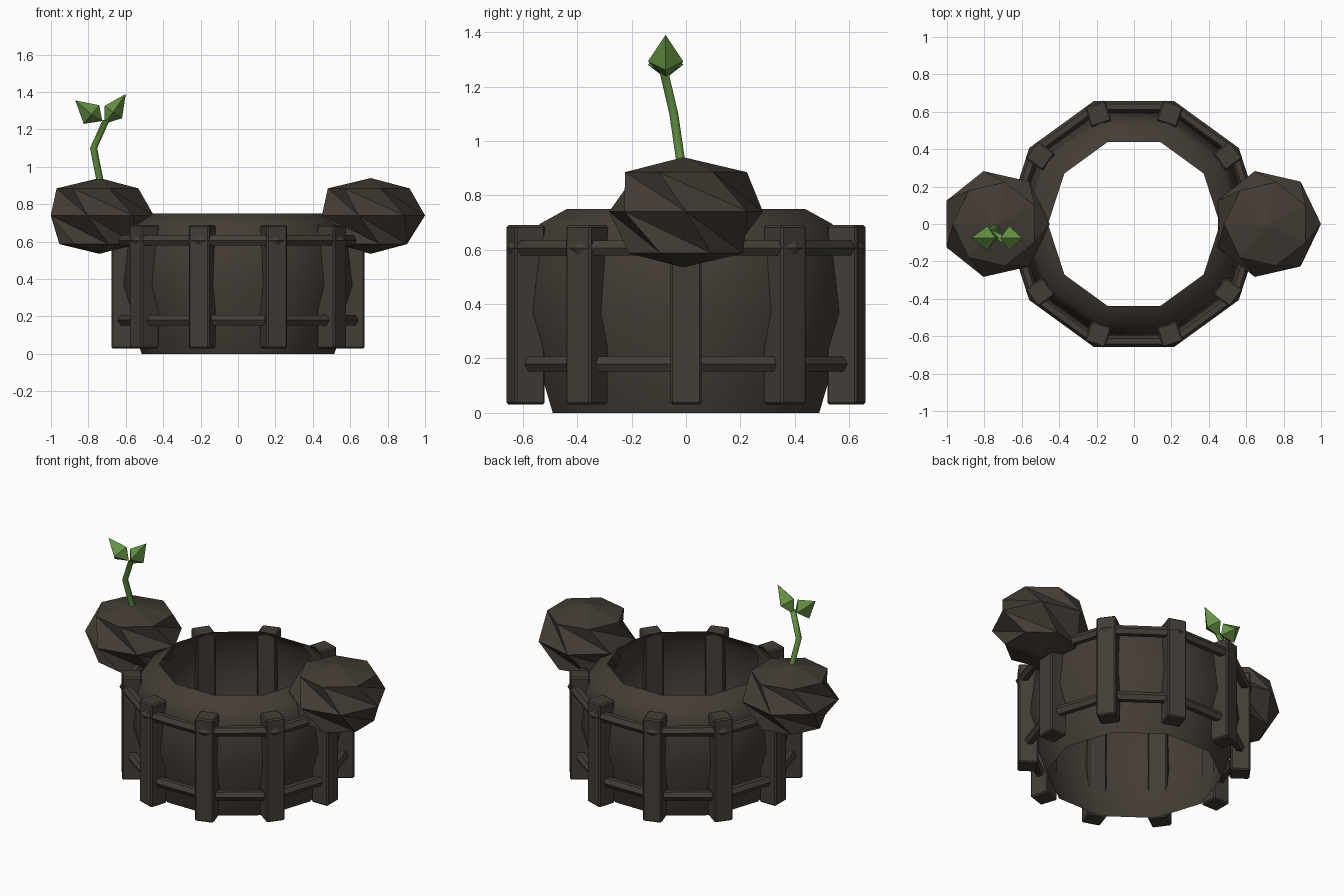
import bpy, bmesh, math
from mathutils import Vector, Matrix

if "Cube" in bpy.data.objects:
    bpy.data.objects.remove(bpy.data.objects["Cube"])

N = 10  # sides of the tub
STEP = 2 * math.pi / N


def material(name, rgb):
    m = bpy.data.materials.new(name)
    m.diffuse_color = (*rgb, 1)
    m.use_nodes = True
    m.node_tree.nodes["Principled BSDF"].inputs["Base Color"].default_value = m.diffuse_color
    return m


BARK = material("dark_bark", (0.058, 0.046, 0.036))
SLAT = material("dark_wood", (0.056, 0.047, 0.037))
LEAF = material("leaf_green", (0.125, 0.285, 0.055))


def finish(name, bm, mat, smooth=None):
    bmesh.ops.recalc_face_normals(bm, faces=bm.faces)
    me = bpy.data.meshes.new(name)
    bm.to_mesh(me)
    bm.free()
    me.materials.append(mat)
    ob = bpy.data.objects.new(name, me)
    bpy.context.collection.objects.link(ob)
    if smooth:
        bpy.ops.object.select_all(action='DESELECT')
        ob.select_set(True)
        bpy.context.view_layer.objects.active = ob
        bpy.ops.object.shade_smooth_by_angle(angle=math.radians(smooth))
    return ob


def lathe(bm, profile, closed=False):
    """Turn (radius, z) points into a ten-sided ring."""
    rings = [[bm.verts.new((r * math.cos(i * STEP), r * math.sin(i * STEP), z))
              for i in range(N)] for r, z in profile]
    pairs = list(zip(rings, rings[1:]))
    if closed:
        pairs.append((rings[-1], rings[0]))
    for a, b in pairs:
        for i in range(N):
            j = (i + 1) % N
            bm.faces.new((a[i], a[j], b[j], b[i]))


# tub wall: open shell, no floor
bm = bmesh.new()
lathe(bm, [(0.515, 0), (0.63, 0.37), (0.60, 0.62), (0.565, 0.695), (0.46, 0.75)])
finish("tub_wall", bm, BARK, 40)

# hoops round the slats
for name, major, z in (("upper_hoop", 0.66, 0.607), ("lower_hoop", 0.63, 0.18)):
    bm = bmesh.new()
    lathe(bm, [(major + 0.032 * math.cos(k * math.pi / 3),
                z + 0.032 * math.sin(k * math.pi / 3)) for k in range(6)], True)
    finish(name, bm, SLAT)

# upright slats at the corners of the tub
for i in range(N):
    bm = bmesh.new()
    bmesh.ops.create_cube(bm, size=1, matrix=Matrix.Rotation(i * STEP, 4, 'Z')
                          @ Matrix.Translation((0.62, 0, 0.36))
                          @ Matrix.Diagonal((0.115, 0.115, 0.66, 1)))
    bmesh.ops.bevel(bm, geom=bm.edges[:], offset=0.008, segments=1, affect='EDGES')
    finish(f"slat_{i + 1}", bm, SLAT)


def boulder(name, cx):
    """Seven-sided lump with twisted facets."""
    bm = bmesh.new()
    s = 2 * math.pi / 7
    rings = []
    for r, z, turn in ((0.23, 0.885, -0.5), (0.29, 0.74, 0), (0.215, 0.587, 0.5)):
        rings.append([bm.verts.new((cx + r * math.cos((k + turn) * s),
                                    r * math.sin((k + turn) * s), z)) for k in range(7)])
    top = bm.verts.new((cx, -0.01, 0.94))
    bottom = bm.verts.new((cx, -0.01, 0.535))
    for k in range(7):
        j = (k + 1) % 7
        for a, b in zip(rings, rings[1:]):
            bm.faces.new((a[k], b[k], b[j]))
            bm.faces.new((a[k], b[j], a[j]))
        bm.faces.new((top, rings[0][k], rings[0][j]))
        bm.faces.new((bottom, rings[2][j], rings[2][k]))
    finish(name, bm, BARK)


boulder("left_boulder", -0.74)
boulder("right_boulder", 0.71)

# sprout stem: bent six-sided tube
path = [Vector(p) for p in ((-0.725, -0.01, 0.86), (-0.772, -0.045, 1.10),
                            (-0.705, -0.08, 1.25))]
bm = bmesh.new()
rings = [[bm.verts.new(p + Vector((0.019 * math.cos(k * math.pi / 3),
                                   0.019 * math.sin(k * math.pi / 3), 0)))
          for k in range(6)] for p in path]
for a, b in zip(rings, rings[1:]):
    for k in range(6):
        j = (k + 1) % 6
        bm.faces.new((a[k], a[j], b[j], b[k]))
bm.faces.new(rings[0])
bm.faces.new(rings[-1])
finish("sprout_stem", bm, LEAF, 65)


def leaf(name, base, tip, upper, lower):
    """Four-sided double pyramid; points are (x, z)."""
    bm = bmesh.new()
    y = -0.075
    b, t, u, l = (bm.verts.new((p[0], y, p[1])) for p in (base, tip, upper, lower))
    mx, mz = (upper[0] + lower[0]) / 2, (upper[1] + lower[1]) / 2
    f, k = (bm.verts.new((mx, y + d, mz)) for d in (-0.065, 0.065))
    loop = [u, f, l, k]
    for i in range(4):
        for end in (b, t):
            bm.faces.new((end, loop[i], loop[(i + 1) % 4]))
    finish(name, bm, LEAF)


leaf("left_leaf", (-0.725, 1.245), (-0.87, 1.355), (-0.742, 1.33), (-0.825, 1.23))
leaf("right_leaf", (-0.715, 1.23), (-0.60, 1.39), (-0.715, 1.325), (-0.62, 1.26))
